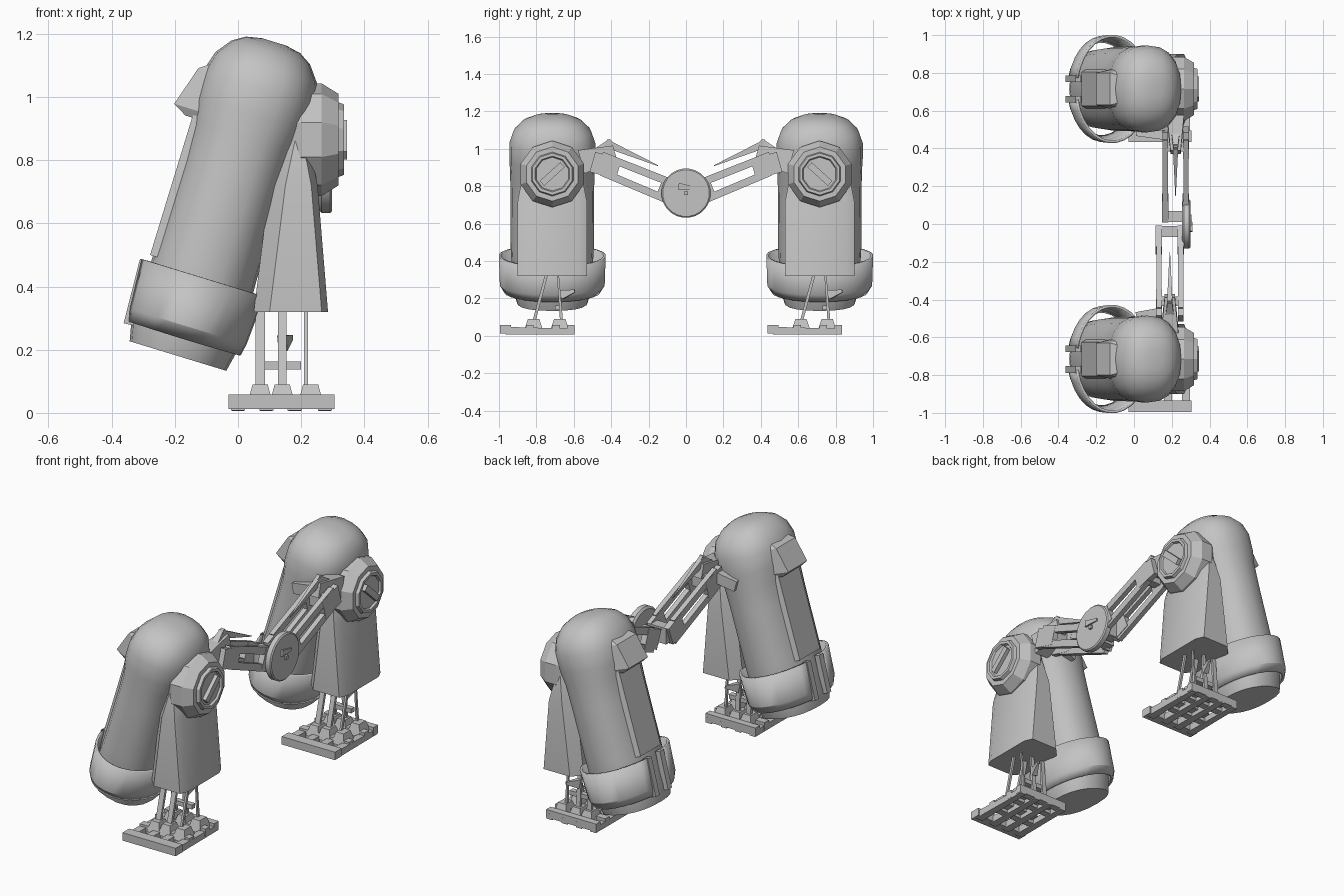
import bpy, bmesh, math
from mathutils import Vector

cube = bpy.data.objects.get("Cube")
if cube:
    bpy.data.objects.remove(cube, do_unlink=True)

grey = bpy.data.materials.new("plain_grey")
grey.use_nodes = True
tone = (0.55, 0.55, 0.55, 1)
grey.diffuse_color = tone
grey.node_tree.nodes["Principled BSDF"].inputs["Base Color"].default_value = tone

made = []
TILT = math.radians(17)
UP = Vector((math.sin(TILT), 0, math.cos(TILT)))
OUT = Vector((math.cos(TILT), 0, -math.sin(TILT)))
BASE = Vector((-0.19, 0, 0.18))


def loft(name, rings, closed=True, caps=True, thickness=0):
    """Skin a list of point rings; optional end caps or wall thickness."""
    bm = bmesh.new()
    loops = [[bm.verts.new(p) for p in ring] for ring in rings]
    n = len(loops[0])
    for a, b in zip(loops, loops[1:]):
        for i in range(n if closed else n - 1):
            j = (i + 1) % n
            bm.faces.new((a[i], a[j], b[j], b[i]))
    if caps:
        bm.faces.new(loops[0])
        bm.faces.new(loops[-1])
    bmesh.ops.recalc_face_normals(bm, faces=bm.faces)
    mesh = bpy.data.meshes.new(name)
    bm.to_mesh(mesh)
    bm.free()
    mesh.materials.append(grey)
    ob = bpy.data.objects.new(name, mesh)
    bpy.context.collection.objects.link(ob)
    if thickness:
        mod = ob.modifiers.new("wall", 'SOLIDIFY')
        mod.thickness = thickness
        mod.offset = 0
    made.append(ob)
    return ob


def beam(name, p, q, w, h, taper=1.0):
    """Square bar from p to q, w wide sideways and h deep, tapering at q."""
    p, q = Vector(p), Vector(q)
    d = (q - p).normalized()
    side = d.cross(Vector((0, 0, 1)))
    side = side.normalized() if side.length > 0.2 else Vector((1, 0, 0))
    up = side.cross(d).normalized()

    def ring(c, k):
        return [c + side * (a * w * k / 2) + up * (b * h * k / 2)
                for a, b in ((-1, -1), (1, -1), (1, 1), (-1, 1))]
    return loft(name, [ring(p, 1), ring(q, taper)])


def tilted(y, u, v, s):
    """Point in the leaning frame of a pod."""
    return BASE + OUT * u + UP * s + Vector((0, y + v, 0))


def oval(y, s, ru, rv, n=20, power=0.85, start=0.0, sweep=math.tau):
    pts = []
    for i in range(n):
        t = start + sweep * i / (n if sweep == math.tau else n - 1)
        c, d = math.cos(t), math.sin(t)
        pts.append(tilted(y, ru * math.copysign(abs(c) ** power, c),
                          rv * math.copysign(abs(d) ** power, d), s))
    return pts


def dial(name, y, z, profile, sides):
    """Turned part around an axis along x."""
    return loft(name, [[(x, y + r * math.cos(math.tau * (i + 0.5) / sides),
                         z + r * math.sin(math.tau * (i + 0.5) / sides))
                        for i in range(sides)] for x, r in profile])


def pod(tag, y, m):
    # Leaning capsule body with domed top
    shape = [(0.0, 0.16, 0.19), (0.07, 0.175, 0.21), (0.3, 0.168, 0.222),
             (0.6, 0.167, 0.224), (0.72, 0.172, 0.225), (0.8, 0.187, 0.23),
             (0.89, 0.187, 0.23), (0.955, 0.168, 0.208),
             (1.005, 0.13, 0.16), (1.03, 0.09, 0.105), (1.04, 0.04, 0.05)]
    loft(tag + "_body", [oval(y, *r) for r in shape])

    # Split collar, standing off the body sides
    gap = math.radians(12)
    loft(tag + "_collar",
         [oval(y, s, ru, rv, 29, 1.0, math.pi + gap, math.tau - 2 * gap)
          for s, ru, rv in ((0.06, 0.182, 0.25), (0.1, 0.19, 0.275), (0.26, 0.2, 0.28))],
         closed=False, caps=False, thickness=0.014)
    for v in (-0.055, 0.055):
        beam(tag + "_collar_tab", tilted(y, -0.18, v, 0.05),
             tilted(y, -0.19, v, 0.26), 0.035, 0.03)

    # Raised spine panel and upper back pad
    loft(tag + "_spine_panel", [[tilted(y, u, v, s) for u, v in
                                 ((-0.12, -0.12), (-0.178, -0.09), (-0.178, 0.09), (-0.12, 0.12))]
                                for s in (0.28, 0.76)])
    loft(tag + "_back_pad", [[tilted(y, u, v * k, s) for u, v in
                              ((-0.1, -0.12), (deep, -0.085), (deep, 0.085), (-0.1, 0.12))]
                             for s, deep, k in ((0.735, -0.2, 0.9), (0.76, -0.245, 1),
                                                (0.89, -0.205, 1), (0.93, -0.15, 0.8))])

    # Upright leg casing with chamfered sides
    def casing(z, back, front, k):
        return [(x, y + v * k, z) for x, v in
                ((back, -0.13), (back + 0.05, -0.185), (front - 0.02, -0.185), (front, -0.14),
                 (front, 0.14), (front - 0.02, 0.185), (back + 0.05, 0.185), (back, 0.13))]
    loft(tag + "_leg_casing", [casing(0.32, 0.05, 0.285, 1), casing(0.72, 0.1, 0.252, 1),
                               casing(0.86, 0.13, 0.225, 0.85)])

    # Shoulder dial with diagonal slot bar
    dial(tag + "_shoulder_dial", y, 0.865,
         [(0.16, 0.15), (0.2, 0.178), (0.265, 0.178), (0.318, 0.145), (0.318, 0.118),
          (0.335, 0.112), (0.335, 0.096), (0.324, 0.09)], 10)
    beam(tag + "_dial_slot", (0.33, y - 0.055, 0.865 - 0.05 * m),
         (0.33, y + 0.055, 0.865 + 0.05 * m), 0.03, 0.035)

    # Foot: rails, cross bars, knuckles and ankle struts
    for x in (0.0, 0.09, 0.18, 0.275):
        beam(tag + "_foot_rail", (x, y - 0.25, 0.028), (x, y + 0.12, 0.022), 0.045, 0.04, 0.8)
    beam(tag + "_toe_bar", (-0.03, y - 0.25, 0.035), (0.305, y - 0.25, 0.035), 0.06, 0.045)
    for v in (-0.12, 0.02, 0.1):
        beam(tag + "_foot_cross", (-0.02, y + v, 0.035), (0.295, y + v, 0.035), 0.04, 0.045)
    for x in (0.07, 0.14, 0.23):
        for v in (-0.1, 0.04):
            beam(tag + "_foot_knuckle", (x, y + v, 0.03), (x, y + v, 0.09), 0.08, 0.1, 0.6)
    for x, w in ((0.07, 0.03), (0.14, 0.028), (0.215, 0.012)):
        beam(tag + "_ankle_front", (x, y - 0.1, 0.07), (x, y - 0.03, 0.33), w, 0.016)
        beam(tag + "_ankle_rear", (x, y + 0.05, 0.07), (x, y + 0.03, 0.33), w, 0.016, 0.7)
    beam(tag + "_ankle_link", (0.07, y + 0.03, 0.15), (0.2, y + 0.03, 0.15), 0.03, 0.025)
    beam(tag + "_ankle_fin", (0.14, y + 0.05, 0.22), (0.17, y + 0.12, 0.24), 0.03, 0.05, 0.3)


def arm(tag, m, inner, outer):
    def at(x, y, z):
        return (x, m * y, z)
    # Two windowed side plates, each an upper and a lower bar
    for x in (inner, outer):
        beam(tag + "_arm_upper", at(x, 0.45, 0.965), at(x, 0.07, 0.815), 0.028, 0.04)
        beam(tag + "_arm_lower", at(x, 0.45, 0.875), at(x, 0.07, 0.715), 0.028, 0.04)
        beam(tag + "_arm_outer_web", at(x, 0.50, 0.93), at(x, 0.36, 0.89), 0.03, 0.11)
        beam(tag + "_arm_inner_web", at(x, 0.14, 0.8), at(x, 0.03, 0.755), 0.034, 0.11)
    # Cross pieces and knuckles joining the plates
    mid = (inner + outer) / 2
    beam(tag + "_arm_cross", at(inner, 0.41, 0.92), at(outer, 0.41, 0.92), 0.05, 0.08)
    beam(tag + "_arm_hub", at(inner, 0.04, 0.76), at(outer, 0.04, 0.76), 0.06, 0.09)
    beam(tag + "_arm_knuckle", at(mid, 0.56, 0.93), at(mid, 0.38, 0.98), 0.09, 0.13, 0.6)
    beam(tag + "_arm_fin", at(mid, 0.48, 0.97), at(mid, 0.40, 1.045), 0.05, 0.06, 0.4)
    beam(tag + "_arm_spike", at(mid, 0.43, 1.03), at(mid, 0.15, 0.91), 0.03, 0.045, 0.1)
    beam(tag + "_arm_brace", at(0.02, 0.49, 0.9), at(inner, 0.47, 0.93), 0.05, 0.06)


pod("front", -0.715, 1)
pod("rear", 0.715, -1)
arm("front", -1, 0.132, 0.247)
arm("rear", 1, 0.165, 0.275)

# Central elbow dial with small wedge and pin
dial("elbow_dial", 0, 0.763, [(0.255, 0.12), (0.265, 0.132), (0.292, 0.132), (0.298, 0.125)], 24)
beam("elbow_wedge", (0.3, -0.04, 0.8), (0.3, 0.05, 0.79), 0.02, 0.035, 0.4)
beam("elbow_pin", (0.29, 0, 0.763), (0.31, 0, 0.763), 0.02, 0.02)

# Smooth shading with crisp edges on the rounded parts
bpy.ops.object.select_all(action='DESELECT')
for ob in made:
    ob.select_set(True)
bpy.context.view_layer.objects.active = made[0]
bpy.ops.object.shade_smooth_by_angle(angle=math.radians(25))
